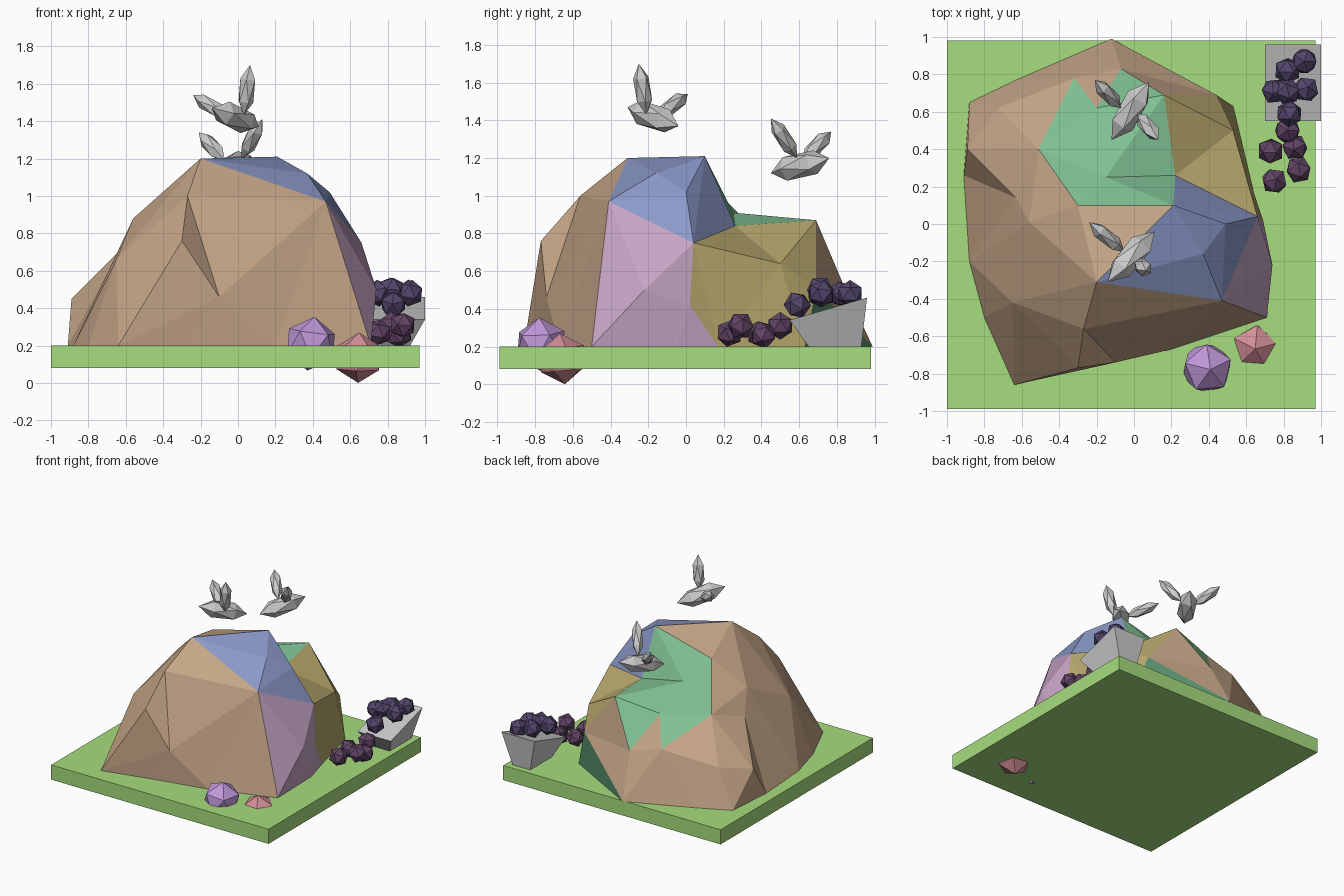
import bpy, bmesh
from mathutils import Vector
from mathutils.geometry import delaunay_2d_cdt

if "Cube" in bpy.data.objects:
    bpy.data.objects.remove(bpy.data.objects["Cube"])


def material(name, rgb):
    m = bpy.data.materials.new(name)
    m.diffuse_color = [(c / 255) ** 2.2 for c in rgb] + [1]
    m.use_nodes = True
    m.node_tree.nodes["Principled BSDF"].inputs["Base Color"].default_value = m.diffuse_color
    return m


def mesh_object(name, verts, faces, mat=None):
    me = bpy.data.meshes.new(name)
    me.from_pydata(verts, [], faces)
    ob = bpy.data.objects.new(name, me)
    bpy.context.collection.objects.link(ob)
    if mat:
        me.materials.append(mat)
    return ob


def loft_box(name, bottom, top, mat=None):
    # six-sided block between two four-point loops
    faces = [(3, 2, 1, 0), (4, 5, 6, 7)]
    faces += [(i, (i + 1) % 4, 4 + (i + 1) % 4, 4 + i) for i in range(4)]
    return mesh_object(name, bottom + top, faces, mat)


def rect(x0, x1, y0, y1, z0, z1):
    return [(x0, y0, z0), (x1, y0, z0), (x1, y1, z1), (x0, y1, z1)]


def rock(name, centre, radius, mat=None, rot=(0, 0, 0), subdiv=1):
    bpy.ops.mesh.primitive_ico_sphere_add(subdivisions=subdiv, radius=radius,
                                          location=centre, rotation=rot)
    ob = bpy.context.object
    ob.name = name
    if mat:
        ob.data.materials.append(mat)
    return ob


def spindle(name, start, end, radius):
    # stretched icosahedron pointing from start to end
    a, b = Vector(start), Vector(end)
    ob = rock(name, (a + b) / 2, 1, None, (b - a).to_track_quat('Z', 'Y').to_euler())
    ob.scale = (radius, radius, (b - a).length / 2)


# lawn slab
loft_box("lawn", rect(-1, 0.97, -0.99, 0.98, 0.08, 0.08),
         rect(-1, 0.97, -0.99, 0.98, 0.20, 0.20), material("grass", (164, 220, 124)))

# hill: named key points, upper case above, lower case on the ground outline
pts = dict(
    A=(-.20, -.31, 1.20), B=(.21, .10, 1.21), C=(.66, .04, .75), D=(.22, .26, .84),
    E=(.16, .69, .87), F=(.53, .50, .64), G=(.47, -.41, .97), H=(.69, .02, .42),
    I=(.37, -.16, 1.12), J=(.49, 0, 1.02), K=(-.30, .10, 1.08), L=(-.51, .40, .79),
    M=(-.15, .25, .91), N=(-.20, .62, .80), O=(-.07, .83, .54), P=(.74, -.22, .50),
    Q=(-.56, .01, .88), R=(-.27, -.56, 1.0), S=(-.30, -.77, .76), T=(-.32, .78, .60),
    U=(-.10, -.74, .46), V=(-.89, .40, .45), W=(-.63, .14, .71), X=(-.73, .62, .50),
    Y=(-.65, -.42, .66), Z=(.44, .69, .51))
ring = dict(a=(-.12, .99), b=(-.63, .77), c=(-.88, .65), d=(-.91, .26), e=(-.88, -.2),
            f=(-.80, -.5), g=(-.64, -.86), h=(-.27, -.77), i=(.2, -.67), j=(.71, -.5),
            k=(.70, -.05), l=(.64, .17), m=(.53, .63))
pts.update({n: (x, y, .2) for n, (x, y) in ring.items()})
names = list(pts)
index = {n: i for i, n in enumerate(names)}

# crease lines between the coloured areas
creases = ["abcdefghijklma", "AGCHl", "ABC", "BDC", "DEZm", "Gj", "BKLTNOE",
           "Za", "ARSg", "gUh", "AKQY"]
edges = [(index[p], index[q]) for s in creases for p, q in zip(s, s[1:])]


def unroll(p):
    # flatten the dome so that steep walls keep their area
    d = Vector((p[0] + 0.05, p[1]))
    return d.normalized() * (d.length + 0.6 * (1.21 - p[2]))


res = delaunay_2d_cdt([unroll(p) for p in pts.values()], edges, [], 1, 1e-5)
tris = [tuple(res[3][v][0] for v in f) for f in res[2]
        if all(res[3][v] for v in f)]
hill = mesh_object("hill", list(pts.values()), tris)
zones = [("", (196, 164, 134)), ("CDEFHZml", (182, 166, 108)), ("ABCDGIJ", (138, 152, 200)),
         ("GCHPjkl", (196, 162, 194)), ("BDEKLMNOT", (128, 194, 148)), ("Zma", (90, 145, 110))]
zone_names = ["earth", "ochre", "blue_stone", "mauve", "moss", "dark_moss"]
for n, z in zip(zone_names, zones):
    hill.data.materials.append(material(n, z[1]))
for poly in hill.data.polygons:
    s = {names[v] for v in poly.vertices}
    for zi, (members, _) in enumerate(zones):
        if zi and s <= set(members) and s != set("NOT"):
            poly.material_index = zi
            break

# loose stones at the front corner
rock("purple_stone", (.39, -.77, .21), .145, material("purple", (190, 150, 215)), (.1, .1, .4))
rock("pink_stone", (.645, -.655, .135), .135, material("pink", (210, 140, 150)), (.1, 0, .2))

# slanted tub at the back corner
loft_box("tub", rect(.76, .92, .65, .93, .2, .2), rect(.70, 1.0, .55, .96, .34, .46))

# berries in the tub and spilling out
dark, plum = material("dark_berry", (84, 72, 108)), material("plum_berry", (98, 70, 102))
in_tub = [(.91, .87, .48), (.82, .82, .48), (.75, .71, .48), (.92, .72, .48),
          (.82, .71, .50), (.83, .59, .42)]
spilled = [(.82, .50, .31), (.73, .39, .27), (.86, .41, .26), (.75, .23, .27), (.88, .29, .31)]
for group, mat in ((in_tub, dark), (spilled, plum)):
    for n, c in enumerate(group):
        rock(f"{mat.name}_{n}", c, .073, mat, (.4 * n, .3 * n, .7 * n))

# two flying birds: body and two raised wings each
birds = [
    [((-.14, -.31, 1.47), (.11, -.04, 1.37), .075),
     ((.03, -.21, 1.43), (.065, -.25, 1.70), .048),
     ((-.05, -.15, 1.42), (-.24, .01, 1.54), .045)],
    [((-.12, .45, 1.12), (.08, .76, 1.20), .075),
     ((.02, .59, 1.20), (.13, .45, 1.41), .045),
     ((-.07, .62, 1.19), (-.21, .77, 1.34), .045)]]
for n, bird in enumerate(birds):
    for part, (a, b, r) in zip(("body", "right_wing", "left_wing"), bird):
        spindle(f"bird_{n}_{part}", a, b, r)
